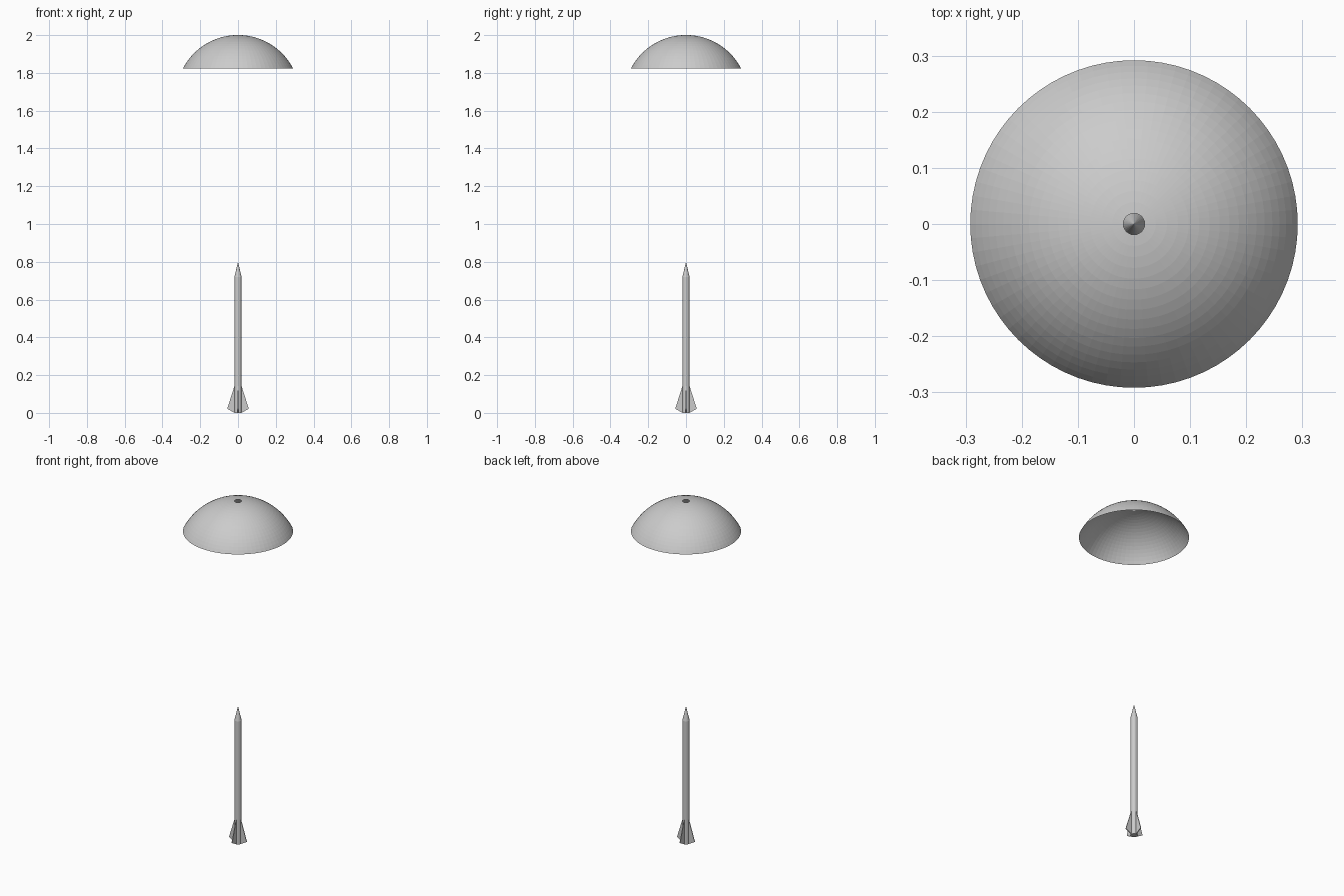
import bpy, bmesh
from math import sin, cos, pi, radians

old = bpy.data.objects.get("Cube")
if old:
    bpy.data.objects.remove(old, do_unlink=True)

grey = bpy.data.materials.new("light grey")
grey.use_nodes = True
colour = (0.6, 0.6, 0.6, 1)
grey.diffuse_color = colour
grey.node_tree.nodes["Principled BSDF"].inputs["Base Color"].default_value = colour


def finish(name, bm):
    mesh = bpy.data.meshes.new(name)
    bm.to_mesh(mesh)
    bm.free()
    mesh.materials.append(grey)
    obj = bpy.data.objects.new(name, mesh)
    bpy.context.collection.objects.link(obj)
    return obj


def lathe(name, profile, sides):
    """Revolve (radius, height) points listed from bottom to top."""
    bm = bmesh.new()
    rings = []
    for r, z in profile:
        if r == 0:
            rings.append([bm.verts.new((0, 0, z))] * sides)
        else:
            rings.append([bm.verts.new((r * cos(2 * pi * i / sides), r * sin(2 * pi * i / sides), z))
                          for i in range(sides)])
    for low, high in zip(rings, rings[1:]):
        for i in range(sides):
            j = (i + 1) % sides
            corners = [low[i], low[j], high[j], high[i]]
            bm.faces.new(list(dict.fromkeys(corners)))
    return finish(name, bm)


# Parachute canopy: open spherical cap with a round vent at the crown
R, RINGS = 0.329, 17
RIM, VENT = radians(62.5), radians(3.3)
canopy = []
for k in range(RINGS + 1):
    a = RIM + (VENT - RIM) * k / RINGS
    canopy.append((R * sin(a), 2.0 + R * (cos(a) - cos(VENT))))
lathe("canopy", canopy, 72)

# Rocket body and nose
BODY = 0.019
lathe("body_tube", [(0, 0), (BODY, 0), (BODY, 0.72)], 32)
lathe("nose_cone", [(BODY, 0.72), (0, 0.8)], 32)

# Four thin swept fins
outline = [(0.016, 0.0), (0.022, 0.002), (0.057, 0.022), (0.018, 0.145), (0.016, 0.145)]
THICK = 0.004
for n, name in enumerate(["left_fin", "back_fin", "right_fin", "front_fin"]):
    bm = bmesh.new()
    face = bm.faces.new([bm.verts.new((x, -THICK / 2, z)) for x, z in outline])
    side = bmesh.ops.extrude_face_region(bm, geom=[face])
    moved = [v for v in side["geom"] if isinstance(v, bmesh.types.BMVert)]
    bmesh.ops.translate(bm, verts=moved, vec=(0, THICK, 0))
    bmesh.ops.recalc_face_normals(bm, faces=bm.faces)
    fin = finish(name, bm)
    fin.rotation_euler.z = n * pi / 2
